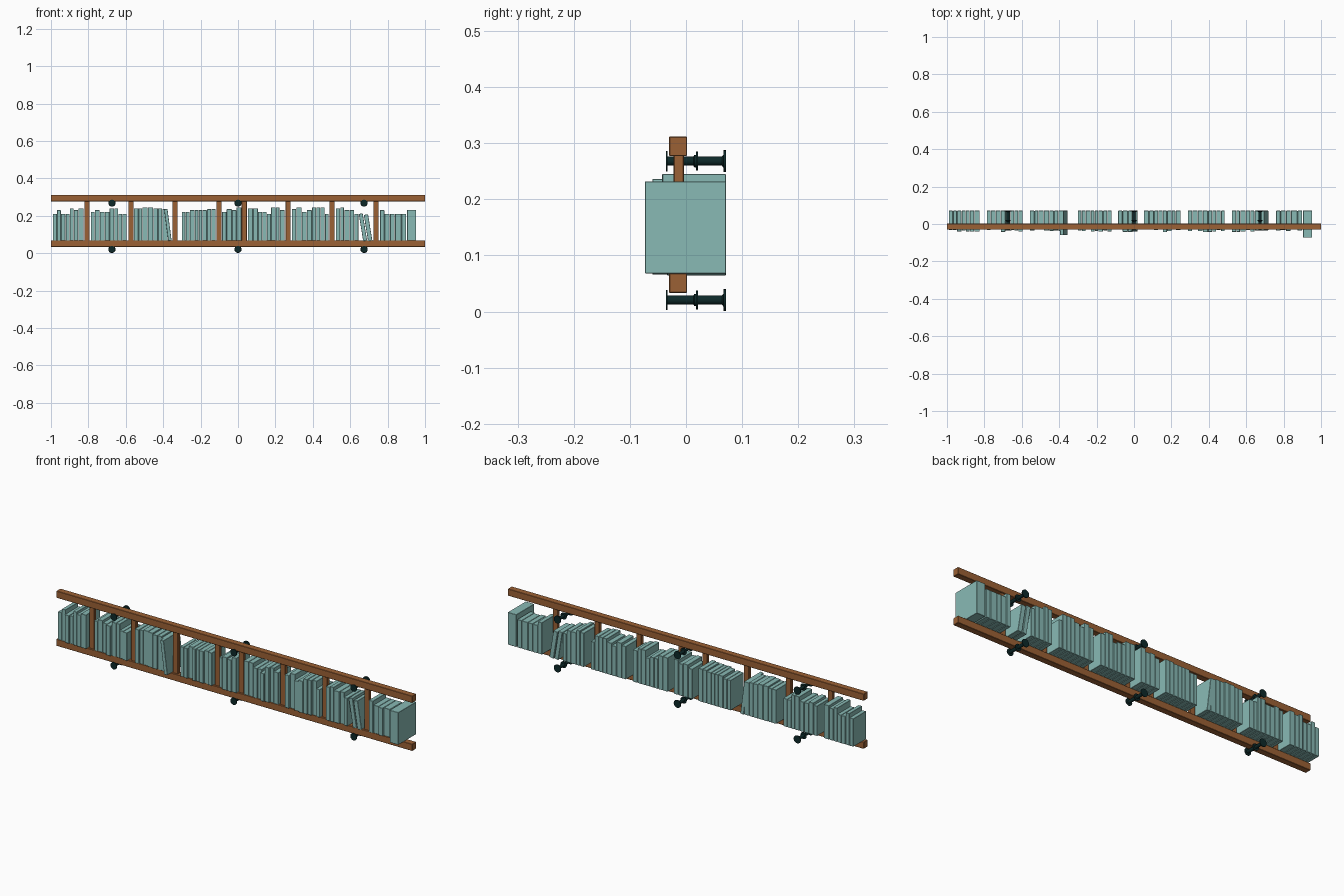
import bpy, bmesh, math, random
from mathutils import Matrix, Vector

random.seed(4)
cube = bpy.data.objects.get("Cube")
if cube:
    bpy.data.objects.remove(cube, do_unlink=True)


def material(name, colour):
    mat = bpy.data.materials.new(name)
    mat.use_nodes = True
    mat.diffuse_color = (*colour, 1)
    shader = mat.node_tree.nodes["Principled BSDF"]
    shader.inputs["Base Color"].default_value = (*colour, 1)
    shader.inputs["Roughness"].default_value = 0.8
    return mat


WOOD = material("brown wood", (0.33, 0.12, 0.035))
COVER = material("pale teal", (0.25, 0.49, 0.46))
IRON = material("dark iron", (0.004, 0.022, 0.022))


def add_object(name, bm, mat):
    mesh = bpy.data.meshes.new(name)
    bm.to_mesh(mesh)
    bm.free()
    mesh.materials.append(mat)
    obj = bpy.data.objects.new(name, mesh)
    bpy.context.collection.objects.link(obj)
    return obj


def box(name, low, high, mat, lean=0, bevel=0.0015):
    """Box between two corners, optionally tipped about its lower right edge."""
    low, high = Vector(low), Vector(high)
    bm = bmesh.new()
    bmesh.ops.create_cube(bm, size=1)
    bmesh.ops.scale(bm, vec=high - low, verts=bm.verts)
    bmesh.ops.translate(bm, vec=(low + high) / 2, verts=bm.verts)
    if lean:
        bmesh.ops.rotate(bm, cent=(high.x, 0, low.z), verts=bm.verts,
                         matrix=Matrix.Rotation(lean, 3, "Y"))
    obj = add_object(name, bm, mat)
    mod = obj.modifiers.new("soft edges", "BEVEL")
    mod.width = bevel
    mod.segments = 1
    return obj


# Long rails below and above the books
FLOOR = 0.068
box("bottom_rail", (-1, -0.03, 0.033), (1, 0.002, FLOOR), WOOD)
box("top_rail", (-1, -0.03, 0.277), (1, 0.002, 0.312), WOOD)

# Uprights in two runs of four
for start in (-0.807, 0.033):
    for i in range(4):
        x = start + i * 0.235
        box("upright", (x - 0.014, -0.022, 0.06), (x + 0.014, -0.004, 0.285), WOOD)


# Books, one row per bay, heights in hundredths
BACK = 0.071


def book(x0, x1, top, front, lean=0):
    box("book", (x0, front, FLOOR), (x1, BACK, top), COVER, lean, 0.001)


def fill_bay(x0, x1, tops):
    widths = [random.uniform(0.8, 1.2) for _ in tops]
    unit = (x1 - x0) / sum(widths)
    for width, top in zip(widths, tops):
        end = x0 + width * unit
        book(x0, end - 0.002, top / 100, random.uniform(-0.043, -0.028))
        x0 = end


fill_bay(-0.99, -0.823, [21, 23, 21, 21, 24, 23, 24])
fill_bay(-0.786, -0.594, [22, 23, 22, 22, 24, 24, 21, 21])
fill_bay(-0.556, -0.375, [24, 24, 24.5, 24.5, 24, 24, 23.5])
fill_bay(-0.3, -0.118, [22, 22, 23, 23, 23, 23, 23.5, 23.5])
fill_bay(-0.085, 0.02, [22, 23.5, 23, 24.5])
fill_bay(0.053, 0.251, [24, 24, 22, 22, 21, 24.5, 24.5, 23])
fill_bay(0.289, 0.487, [23.5, 24.5, 22, 23, 24.5, 24.5, 24.5, 21])
fill_bay(0.524, 0.645, [24, 24.5, 23, 23, 21])
fill_bay(0.76, 0.9, [23, 21, 21, 21, 21])

# Tipped books and the large one at the end
book(-0.373, -0.355, 0.238, -0.06, -0.13)
book(0.669, 0.69, 0.215, -0.034, -0.16)
book(0.695, 0.718, 0.21, -0.034, -0.16)
book(0.904, 0.952, 0.232, -0.073)


# Turned bolts running front to back: (y, radius)
BOLT = [(-0.036, 0), (-0.036, 0.018), (-0.033, 0.018), (-0.033, 0.008),
        (0.013, 0.008), (0.015, 0.011), (0.018, 0.011), (0.018, 0.017),
        (0.021, 0.017), (0.021, 0.008), (0.064, 0.008), (0.067, 0.012),
        (0.067, 0.0195), (0.071, 0.0195), (0.071, 0)]


def bolt(x, z):
    bm = bmesh.new()
    verts = [bm.verts.new((x + r, y, z)) for y, r in BOLT]
    edges = [bm.edges.new(pair) for pair in zip(verts, verts[1:])]
    bmesh.ops.spin(bm, geom=verts + edges, cent=(x, 0, z), axis=(0, 1, 0),
                   angle=math.tau, steps=20)
    bmesh.ops.remove_doubles(bm, verts=bm.verts, dist=0.0001)
    bmesh.ops.recalc_face_normals(bm, faces=bm.faces)
    obj = add_object("wall_bolt", bm, IRON)
    bpy.ops.object.select_all(action="DESELECT")
    obj.select_set(True)
    bpy.context.view_layer.objects.active = obj
    bpy.ops.object.shade_smooth_by_angle(angle=math.radians(35))


for x in (-0.674, 0, 0.674):
    for z in (0.0205, 0.268):
        bolt(x, z)
